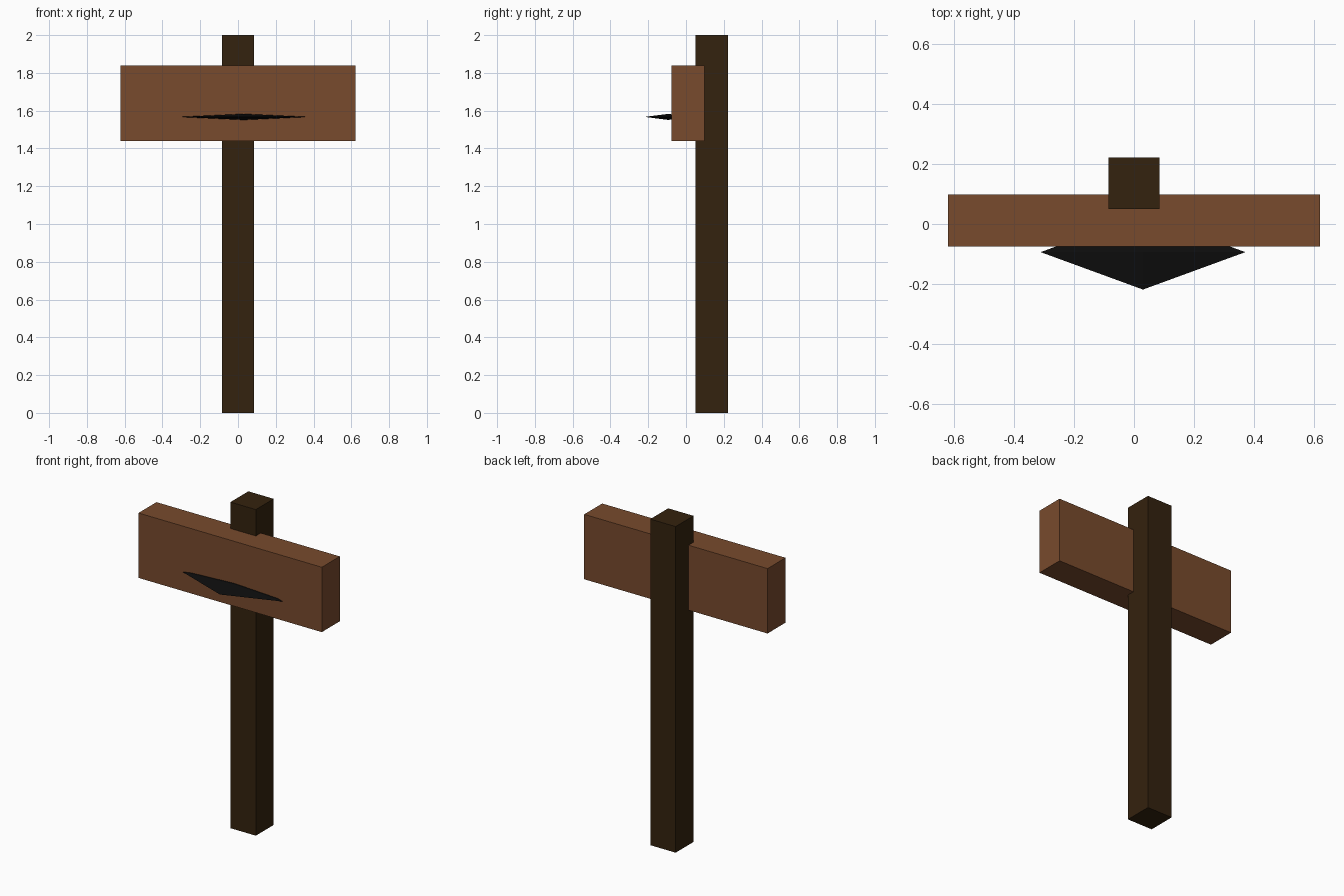
import bpy, bmesh

if "Cube" in bpy.data.objects:
    bpy.data.objects.remove(bpy.data.objects["Cube"])


def material(name, rgb):
    m = bpy.data.materials.new(name)
    m.diffuse_color = (*rgb, 1.0)
    m.use_nodes = True
    m.node_tree.nodes["Principled BSDF"].inputs["Base Color"].default_value = m.diffuse_color
    return m


def finish(name, bm, mat):
    bmesh.ops.recalc_face_normals(bm, faces=bm.faces)
    mesh = bpy.data.meshes.new(name)
    bm.to_mesh(mesh)
    bm.free()
    mesh.materials.append(mat)
    bpy.context.collection.objects.link(bpy.data.objects.new(name, mesh))


def box(name, lo, hi, mat):
    bm = bmesh.new()
    bmesh.ops.create_cube(bm, size=1)
    for v in bm.verts:
        v.co = [(a + b) / 2 + c * (b - a) for a, b, c in zip(lo, hi, v.co)]
    finish(name, bm, mat)


def octahedron(name, centre, radii, mat):
    bm = bmesh.new()
    tips = {}
    for axis in range(3):
        for side in (-1, 1):
            co = list(centre)
            co[axis] += side * radii[axis]
            tips[axis, side] = bm.verts.new(co)
    for sx in (-1, 1):
        for sy in (-1, 1):
            for sz in (-1, 1):
                bm.faces.new((tips[0, sx], tips[1, sy], tips[2, sz]))
    finish(name, bm, mat)


dark_wood = material("dark wood", (0.034, 0.016, 0.0044))
brown_wood = material("brown wood", (0.188, 0.069, 0.026))
black = material("black", (0.004, 0.004, 0.004))

# Upright post behind the board
box("post", (-0.086, 0.05, 0.0), (0.086, 0.223, 2.0), dark_wood)

# Sign board
box("sign_board", (-0.622, -0.076, 1.44), (0.622, 0.098, 1.838), brown_wood)

# Flattened diamond spike half sunk into the board's front
octahedron("sign_spike", (0.03, -0.094, 1.567), (0.342, 0.125, 0.016), black)
